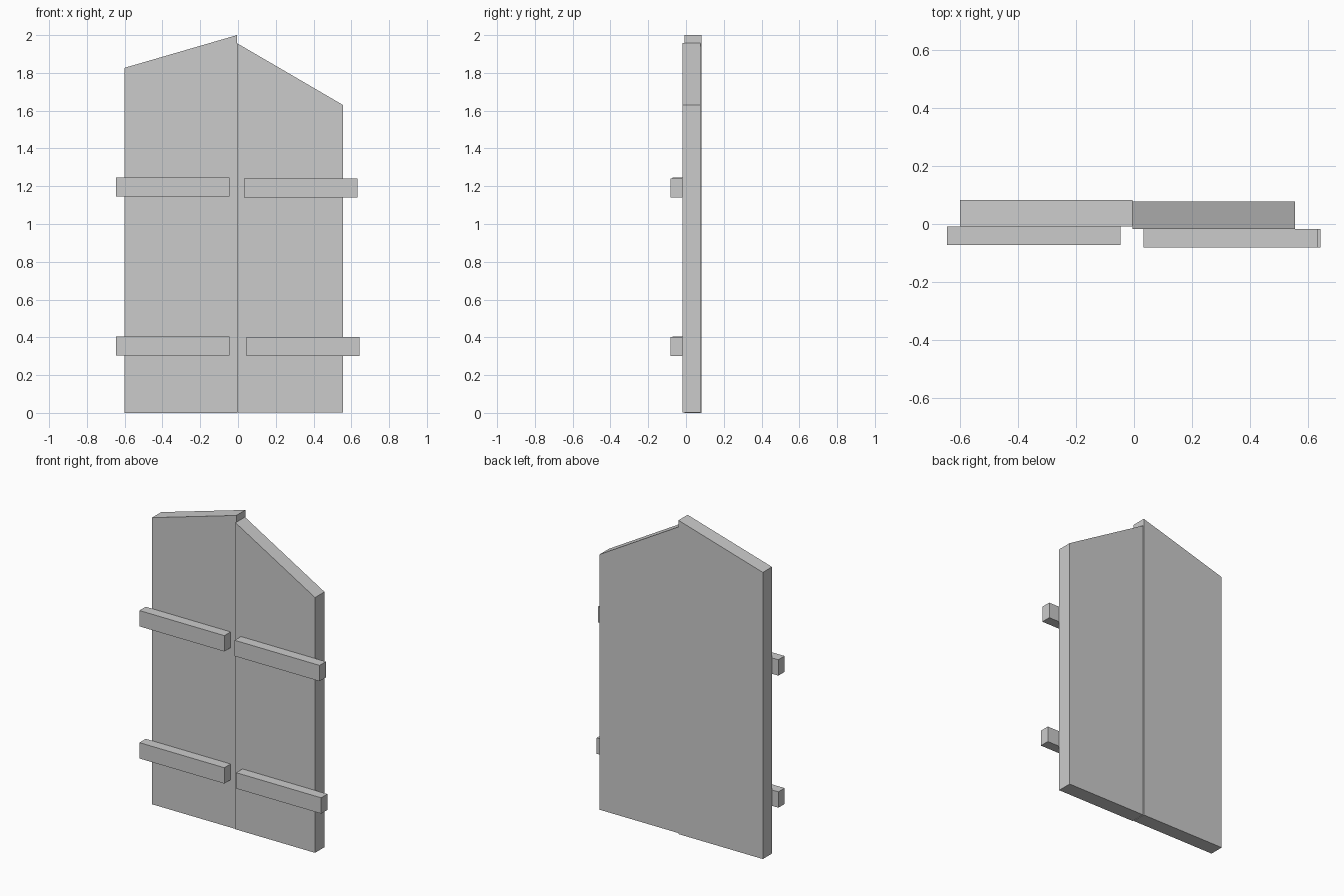
import bpy, bmesh

if "Cube" in bpy.data.objects:
    bpy.data.objects.remove(bpy.data.objects["Cube"])


def extrude_profile(name, profile, y0, y1):
    """Extrude an XZ outline from y0 (front) to y1 (back)."""
    bm = bmesh.new()
    face = bm.faces.new([bm.verts.new((x, y0, z)) for x, z in profile])
    new = bmesh.ops.extrude_face_region(bm, geom=[face])["geom"]
    verts = [v for v in new if isinstance(v, bmesh.types.BMVert)]
    bmesh.ops.translate(bm, verts=verts, vec=(0, y1 - y0, 0))
    bmesh.ops.recalc_face_normals(bm, faces=bm.faces)
    mesh = bpy.data.meshes.new(name)
    bm.to_mesh(mesh)
    bm.free()
    obj = bpy.data.objects.new(name, mesh)
    bpy.context.collection.objects.link(obj)
    return obj


def bar(name, x0, z0, y0, y1, length=0.599, height=0.101):
    x1, z1 = x0 + length, z0 + height
    return extrude_profile(name, [(x0, z0), (x1, z0), (x1, z1), (x0, z1)], y0, y1)


# Two door leaves with sloping tops
extrude_profile("left_leaf", [(-0.6, 0), (-0.005, 0), (-0.005, 2.0), (-0.6, 1.827)], -0.009, 0.083)
extrude_profile("right_leaf", [(-0.005, 0.003), (0.556, 0.003), (0.556, 1.63), (-0.005, 1.957)], -0.018, 0.077)

# Cross bars on the front, slightly uneven
for label, x0, z0 in (("upper", -0.645, 1.146), ("lower", -0.645, 0.304)):
    bar(f"left_{label}_bar", x0, z0, -0.072, -0.009)
for label, x0, z0 in (("upper", 0.033, 1.141), ("lower", 0.044, 0.3)):
    bar(f"right_{label}_bar", x0, z0, -0.081, -0.018)
